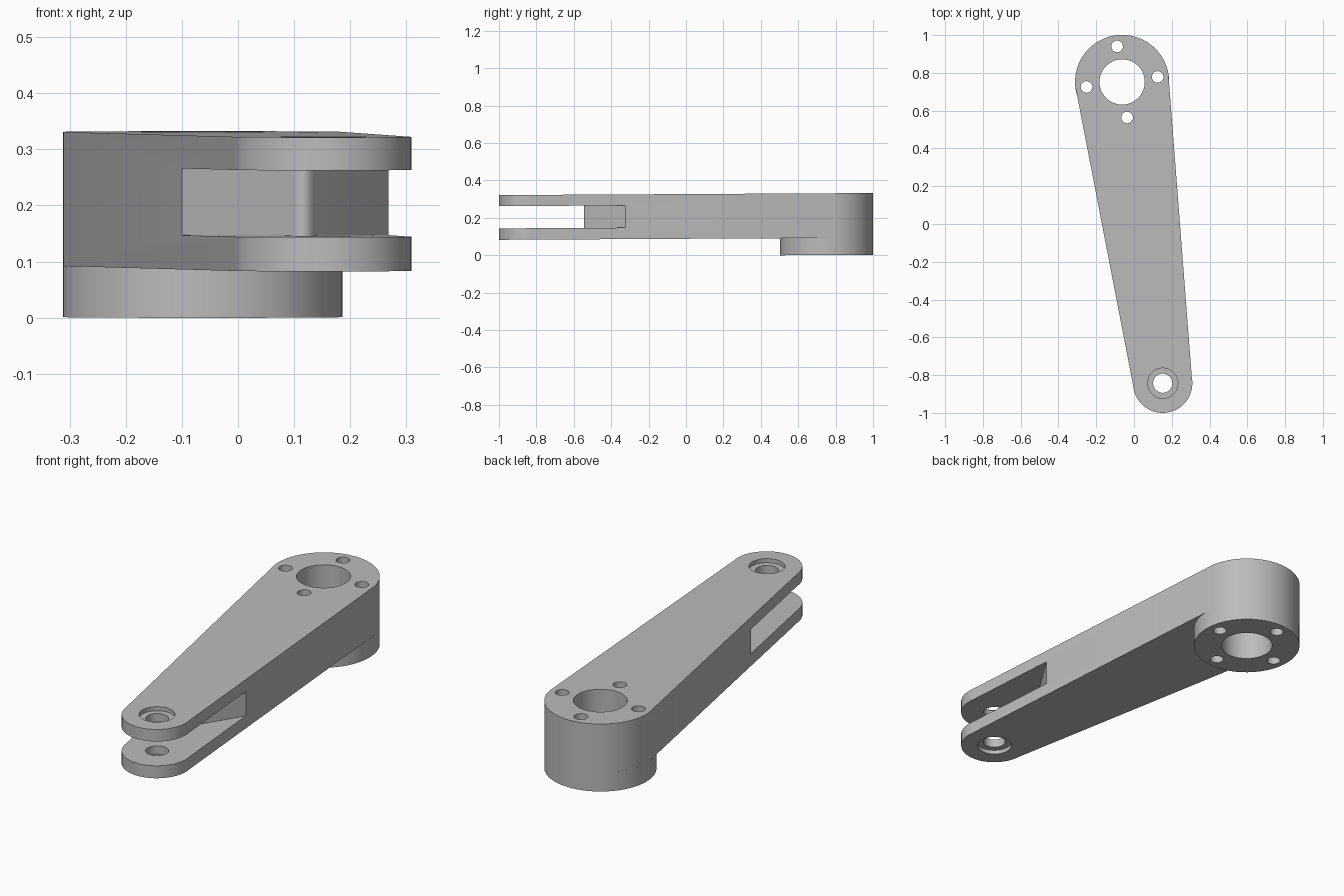
import bpy, bmesh
from math import sin, cos, pi, acos, atan2, radians
from mathutils import Vector

cube = bpy.data.objects.get("Cube")
if cube:
    bpy.data.objects.remove(cube, do_unlink=True)

BIG, BIG_R = Vector((-0.063, 0.752)), 0.249
PIN, PIN_R = Vector((0.152, -0.843)), 0.157
TILT = 0.0055

grey = bpy.data.materials.new("machined_grey")
grey.use_nodes = True
COLOUR = (0.5, 0.5, 0.5, 1)
grey.diffuse_color = COLOUR
grey.node_tree.nodes["Principled BSDF"].inputs["Base Color"].default_value = COLOUR


def arc(centre, radius, start, end, steps):
    angles = [start + (end - start) * i / steps for i in range(steps + 1)]
    return [centre + radius * Vector((cos(a), sin(a))) for a in angles]


def circle(centre, radius, steps=48):
    return arc(centre, radius, 0, 2 * pi, steps)[:-1]


def prism(name, outline, low, high):
    """Extrude a flat outline between two heights."""
    bm = bmesh.new()
    face = bm.faces.new([bm.verts.new((p.x, p.y, low)) for p in outline])
    extruded = bmesh.ops.extrude_face_region(bm, geom=[face])["geom"]
    top = [v for v in extruded if isinstance(v, bmesh.types.BMVert)]
    bmesh.ops.translate(bm, verts=top, vec=(0, 0, high - low))
    bmesh.ops.recalc_face_normals(bm, faces=bm.faces)
    mesh = bpy.data.meshes.new(name)
    bm.to_mesh(mesh)
    bm.free()
    obj = bpy.data.objects.new(name, mesh)
    bpy.context.collection.objects.link(obj)
    return obj


def finish(obj, cutters):
    """Cut the openings, lean the part slightly, then colour and smooth it."""
    for cutter in cutters:
        mod = obj.modifiers.new("cut", 'BOOLEAN')
        mod.operation, mod.solver, mod.object = 'DIFFERENCE', 'EXACT', cutter
    depsgraph = bpy.context.evaluated_depsgraph_get()
    mesh = bpy.data.meshes.new_from_object(obj.evaluated_get(depsgraph))
    obj.modifiers.clear()
    obj.data = mesh
    for v in mesh.vertices:
        v.co.z += TILT * v.co.y
    mesh.materials.clear()
    mesh.materials.append(grey)
    bpy.ops.object.select_all(action='DESELECT')
    obj.select_set(True)
    bpy.context.view_layer.objects.active = obj
    bpy.ops.object.shade_smooth_by_angle(angle=radians(30))


# Tapered arm: two arcs joined by their common tangents
axis = BIG - PIN
heading = atan2(axis.y, axis.x)
spread = acos((BIG_R - PIN_R) / axis.length)
outline = arc(BIG, BIG_R, heading - spread, heading + spread, 40)
outline += arc(PIN, PIN_R, heading + spread, heading + 2 * pi - spread, 32)
arm = prism("arm", outline, 0.088, 0.327)

# Round mounting boss under the wide end
boss = prism("mounting_boss", circle(BIG, BIG_R, 80), -0.003, 0.088)

# Hub bore and four bolt holes
hub_cutters = [prism("hub_bore_cutter", circle(BIG, 0.12), -0.2, 0.6)]
for i in range(4):
    a = radians(8 + 90 * i)
    spot = BIG + 0.19 * Vector((cos(a), sin(a)))
    hub_cutters.append(prism("bolt_hole_cutter", circle(spot, 0.031, 24), -0.2, 0.6))

# Fork slot with a wedge-shaped, rounded inner wall
tip = Vector((0.12, -0.557))
left = Vector((-0.1, -0.36)) - tip
right = Vector((0.27, -0.32)) - tip
start, end = tip + 0.1 * left, tip + 0.1 * right
nose = []
for i in range(7):
    t = i / 6
    nose.append((1 - t) ** 2 * start + 2 * t * (1 - t) * tip + t * t * end)
slot = [tip + 1.6 * left] + nose + [tip + 1.6 * right]
slot += [Vector((0.6, -1.3)), Vector((-0.5, -1.3))]
fork_cutters = [prism("fork_slot_cutter", slot, 0.149, 0.268)]

# Pin hole with a shallow counterbore on both outer faces
fork_cutters += [
    prism("pin_hole_cutter", circle(PIN, 0.051, 32), -0.2, 0.6),
    prism("upper_counterbore_cutter", circle(PIN, 0.08), 0.307, 0.6),
    prism("lower_counterbore_cutter", circle(PIN, 0.08), -0.2, 0.108),
]

finish(arm, hub_cutters + fork_cutters)
finish(boss, hub_cutters)
for cutter in hub_cutters + fork_cutters:
    bpy.data.objects.remove(cutter, do_unlink=True)
